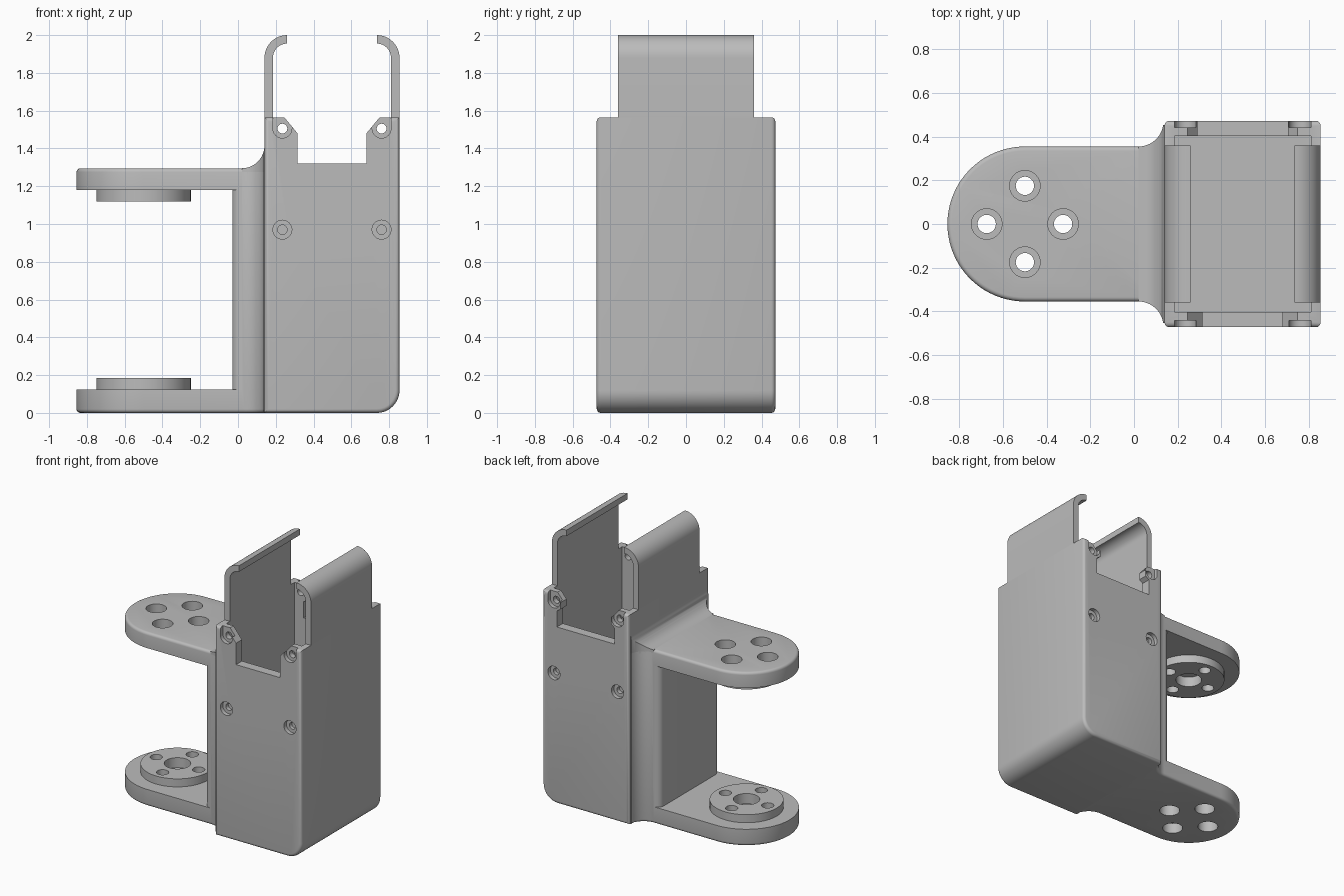
import bpy, bmesh
from math import sin, cos, pi

if "Cube" in bpy.data.objects:
    bpy.data.objects.remove(bpy.data.objects["Cube"], do_unlink=True)

grey = bpy.data.materials.new("plain_grey")
grey.use_nodes = True
GREY = (0.5, 0.5, 0.5, 1)
grey.diffuse_color = GREY
grey.node_tree.nodes["Principled BSDF"].inputs["Base Color"].default_value = GREY


def arc(cx, cy, r, start, end, n=12):
    steps = [start + (end - start) * i / n for i in range(n + 1)]
    return [(cx + r * cos(a * pi / 180), cy + r * sin(a * pi / 180)) for a in steps]


def circle(cx, cy, r, n=40):
    return arc(cx, cy, r, 0, 360, n)[:-1]


def box(x0, x1, y0, y1):
    return [(x0, y0), (x1, y0), (x1, y1), (x0, y1)]


def prism(name, pts, axis, a, b, round_edges=0):
    """Extrude a 2D outline along y or z, optionally rounding both end rims."""
    bm = bmesh.new()
    place = (lambda p, d: (p[0], p[1], d)) if axis == "z" else (lambda p, d: (p[0], d, p[1]))
    low = [bm.verts.new(place(p, a)) for p in pts]
    high = [bm.verts.new(place(p, b)) for p in pts]
    caps = [bm.faces.new(low), bm.faces.new(high)]
    for i in range(len(pts)):
        j = (i + 1) % len(pts)
        bm.faces.new((low[i], low[j], high[j], high[i]))
    bmesh.ops.recalc_face_normals(bm, faces=bm.faces)
    if round_edges:
        rims = list({e for f in caps for e in f.edges})
        bmesh.ops.bevel(bm, geom=rims, offset=round_edges, segments=4,
                        profile=0.5, affect="EDGES", clamp_overlap=False)
    mesh = bpy.data.meshes.new(name)
    bm.to_mesh(mesh)
    bm.free()
    mesh.materials.append(grey)
    obj = bpy.data.objects.new(name, mesh)
    bpy.context.collection.objects.link(obj)
    return obj


def combine(obj, other, operation="DIFFERENCE"):
    bpy.context.view_layer.objects.active = obj
    mod = obj.modifiers.new("combine", "BOOLEAN")
    mod.operation, mod.solver, mod.object = operation, "EXACT", other
    bpy.ops.object.modifier_apply(modifier=mod.name)
    bpy.data.objects.remove(other, do_unlink=True)


def cut(obj, pts, axis, a, b):
    combine(obj, prism("cutter", pts, axis, min(a, b), max(a, b)))


# Main housing, open at the top
LEFT, RIGHT, HALF, RIM = 0.14, 0.855, 0.473, 1.565
MID = (LEFT + RIGHT) / 2
WALL = 0.045
outline = [(LEFT, 0)] + arc(RIGHT - 0.12, 0.12, 0.12, -90, 0) + [(RIGHT, RIM), (LEFT, RIM)]
housing = prism("housing", outline, "y", -HALF, HALF, 0.022)
cut(housing, box(LEFT + WALL, RIGHT - WALL, -0.403, 0.403), "z", 0.06, 1.8)


# Notches in the front and back walls
def notch(half_points):
    right = [(2 * MID - x, z) for x, z in reversed(half_points)]
    return half_points + right


cut(housing, notch([(0.245, 1.7), (0.245, RIM), (0.315, 1.48), (0.315, 1.32)]),
    "y", -0.6, -0.3)
cut(housing, notch([(0.245, 1.7), (0.245, RIM), (0.29, 1.51), (0.29, 1.46),
                    (0.26, 1.44), (0.26, 1.32)]), "y", 0.3, 0.6)

# Screw holes: open pockets at the rim, counterbores lower down
for side in (-1, 1):
    for x in (0.235, 2 * MID - 0.235):
        pocket = arc(x, 1.505, 0.05, 180, 360) + [(x + 0.05, 1.7), (x - 0.05, 1.7)]
        cut(housing, pocket, "y", side * 0.443, side * 0.6)
        cut(housing, circle(x, 1.505, 0.026, 24), "y", side * 0.35, side * 0.6)
        cut(housing, circle(x, 0.97, 0.05), "y", side * 0.443, side * 0.6)
        cut(housing, circle(x, 0.97, 0.025, 24), "y", side * 0.415, side * 0.6)

# Tall hooked side flaps
flap = ([(LEFT, RIM)] + arc(LEFT + 0.12, 1.88, 0.12, 180, 90)
        + arc(LEFT + 0.12, 1.88, 0.12 - WALL, 90, 180) + [(LEFT + WALL, RIM)])
left_flap = prism("right_hook_flap", flap, "y", -0.36, 0.36)
right_flap = prism("left_hook_flap", [(2 * MID - x, z) for x, z in flap], "y", -0.36, 0.36)

# C-shaped bracket: two round-ended arms and a column flaring into the housing
ARM, TIP, TOP = 0.355, -0.5, 1.295
flare = arc(0.02, ARM + 0.115, 0.115, -90, -8)
plan = (arc(TIP, 0, ARM, 90, 270, 40) + [(x, -y) for x, y in flare]
        + [(0.16, -0.45), (0.16, 0.45)] + flare[::-1])
bracket = prism("arm_bracket", plan, "z", 0, TOP, 0.02)
gap = ([(-1.2, -1), (0.02, -1)] + arc(0.02, -ARM + 0.05, 0.05, 270, 180, 8)
       + arc(0.02, ARM - 0.05, 0.05, 180, 90, 8) + [(0.02, 1), (-1.2, 1)])
cut(bracket, gap, "z", 0.125, 1.18)

# Concave fillet from the upper arm to the housing
fillet = prism("arm_fillet", plan, "z", 1.2, 1.5)
sweep = [(0.02, 1.26)] + arc(0.02, TOP + 0.12, 0.12, -90, 0) + [(0.155, TOP + 0.12), (0.155, 1.26)]
combine(fillet, prism("sweep", sweep, "y", -0.6, 0.6), "INTERSECT")

# Round hubs on the inner arm faces
combine(bracket, prism("upper_hub", circle(TIP, 0, 0.25, 64), "z", 1.12, 1.2), "UNION")
combine(bracket, prism("lower_hub", circle(TIP, 0, 0.25, 64), "z", 0.1, 0.185), "UNION")
cut(bracket, circle(TIP, 0, 0.09), "z", 1.0, 1.195)
cut(bracket, circle(TIP, 0, 0.09), "z", 0.11, 0.3)

# Four bolt holes through both arms, counterbored from outside
for dx, dy in ((0.175, 0), (-0.175, 0), (0, 0.175), (0, -0.175)):
    cut(bracket, circle(TIP + dx, dy, 0.042, 28), "z", -0.1, 1.5)
    cut(bracket, circle(TIP + dx, dy, 0.07), "z", 1.215, 1.5)
    cut(bracket, circle(TIP + dx, dy, 0.07), "z", -0.1, 0.08)

# Smooth the rounds, keep corners sharp
bpy.ops.object.select_all(action="DESELECT")
for obj in (housing, left_flap, right_flap, bracket, fillet):
    obj.select_set(True)
bpy.context.view_layer.objects.active = housing
bpy.ops.object.shade_smooth_by_angle(angle=0.6)
